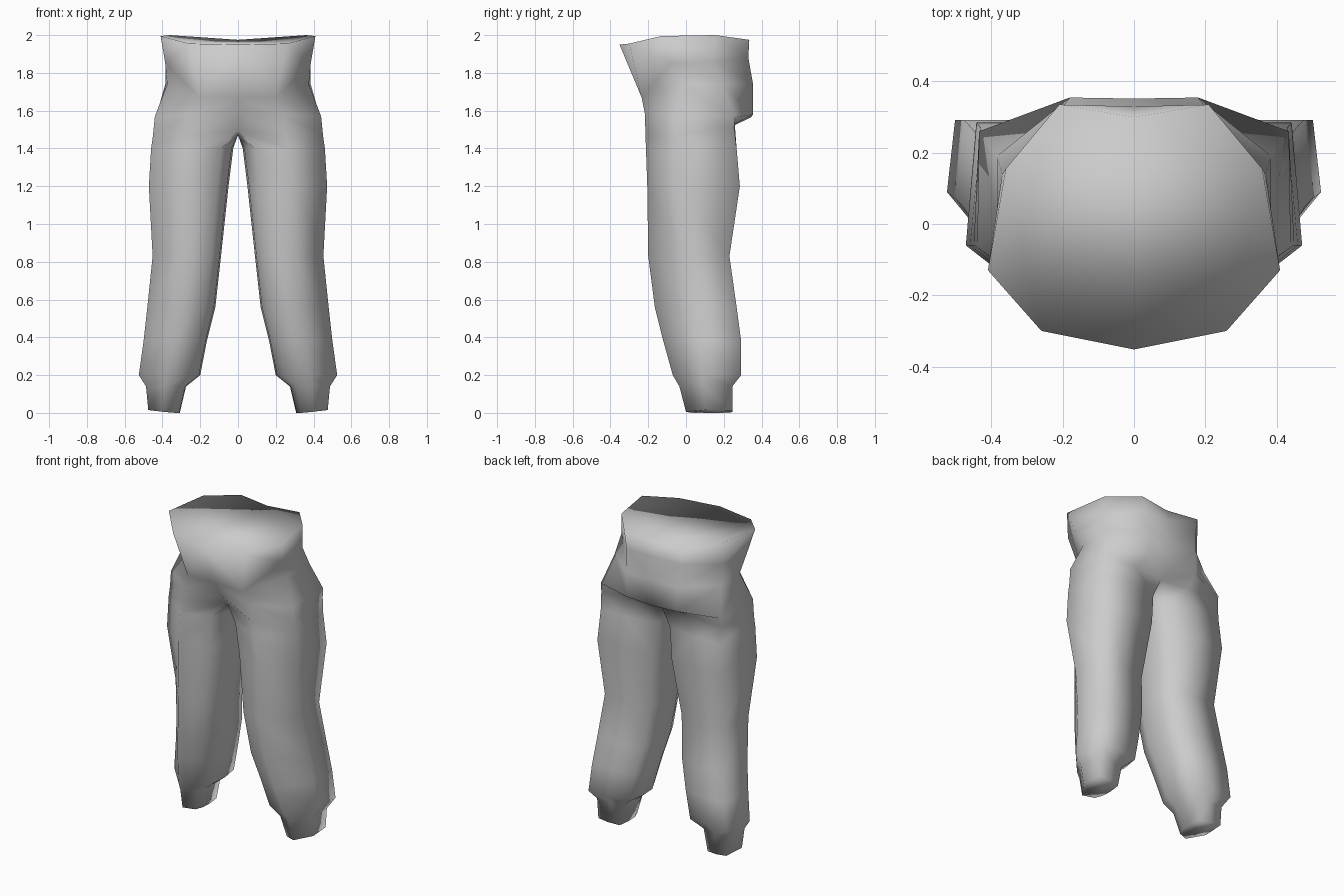
import bpy, bmesh

if "Cube" in bpy.data.objects:
    bpy.data.objects.remove(bpy.data.objects["Cube"])

# Torso half rings, front centre -> outer side -> back centre, waist downwards
# (the second ring only bends the sides and back; its front joins the third)
TORSO = [
    [(0, -.352, 1.95), (.26, -.30, 1.955), (.41, -.13, 1.995), (.36, .155, 2.0), (.21, .335, 1.975), (0, .30, 1.975)],
    [(0, -.235, 1.67), (.20, -.235, 1.67), (.385, -.08, 1.85), (.37, .14, 1.86), (.20, .33, 1.88), (0, .33, 1.88)],
    [(0, -.235, 1.67), (.20, -.235, 1.67), (.375, -.02, 1.74), (.385, .19, 1.74), (.18, .355, 1.74), (0, .352, 1.74)],
    [(0, -.185, 1.58), (.24, -.217, 1.58), (.44, -.065, 1.57), (.435, .26, 1.565), (.18, .355, 1.58), (0, .345, 1.565)],
]
# Leg opening: the six torso points plus two crotch points
OPENING = [(0, -.11, 1.49), (.25, -.215, 1.48), (.45, -.06, 1.47), (.435, .255, 1.51),
           (.20, .258, 1.53), (0, .25, 1.52), (0, .13, 1.47), (0, 0, 1.47)]

# Leg rings: height, inner x, outer x, front y, back y, y of the outer front corner
LEG = [
    (1.40, .025, .46, -.212, .268, -.06),
    (1.20, .05, .472, -.205, .285, -.06),
    (.83, .09, .452, -.20, .23, 0),
    (.56, .12, .48, -.165, .268, .05),
    (.38, .165, .50, -.12, .292, .07),
    (.20, .20, .525, -.07, .292, .09),
    (.14, .275, .487, -.035, .245, .09),
    (.005, .308, .475, 0, .245, .10),
]

bm = bmesh.new()


def ring(points):
    return [bm.verts.new(p) for p in points]


def skin(upper, lower, closed):
    n = len(upper)
    for i in range(n if closed else n - 1):
        j = (i + 1) % n
        bm.faces.new((upper[i], lower[i], lower[j], upper[j]))


def section(corner):
    # Leg cross-section (0 = inner / front, 1 = outer / back)
    return [(.14, .13), (.56, 0), (1, corner), (.93, 1), (.5, 1), (.06, .94), (0, .62), (.02, .34)]


# Hips and waist
torso = [ring(r) for r in TORSO]
bm.faces.new(torso[0])
opening = ring(OPENING)
for a, b in zip(torso, torso[1:] + [opening[:6]]):
    skin(a, b, False)

# Leg, knee and cuff
previous = opening
for z, x0, x1, y0, y1, yc in LEG:
    current = ring([(x0 + u * (x1 - x0), y0 + v * (y1 - y0), max(0, z + (.02 * (u - .5) if z < .1 else 0)))
                    for u, v in section((yc - y0) / (y1 - y0))])
    skin(previous, current, True)
    previous = current
bm.faces.new(previous[::-1])
bmesh.ops.remove_doubles(bm, verts=bm.verts[:], dist=.0005)

for f in bm.faces:
    f.smooth = True
mesh = bpy.data.meshes.new("trousers")
bm.to_mesh(mesh)
bm.free()

# Single cloth colour
cloth = bpy.data.materials.new("light grey cloth")
cloth.diffuse_color = (.6, .6, .6, 1)
cloth.use_nodes = True
cloth.node_tree.nodes["Principled BSDF"].inputs["Base Color"].default_value = cloth.diffuse_color
mesh.materials.append(cloth)

# Mirror the half to the other leg
trousers = bpy.data.objects.new("trousers", mesh)
bpy.context.collection.objects.link(trousers)
mirror = trousers.modifiers.new("mirror", 'MIRROR')
mirror.use_clip = True
mirror.merge_threshold = .001
